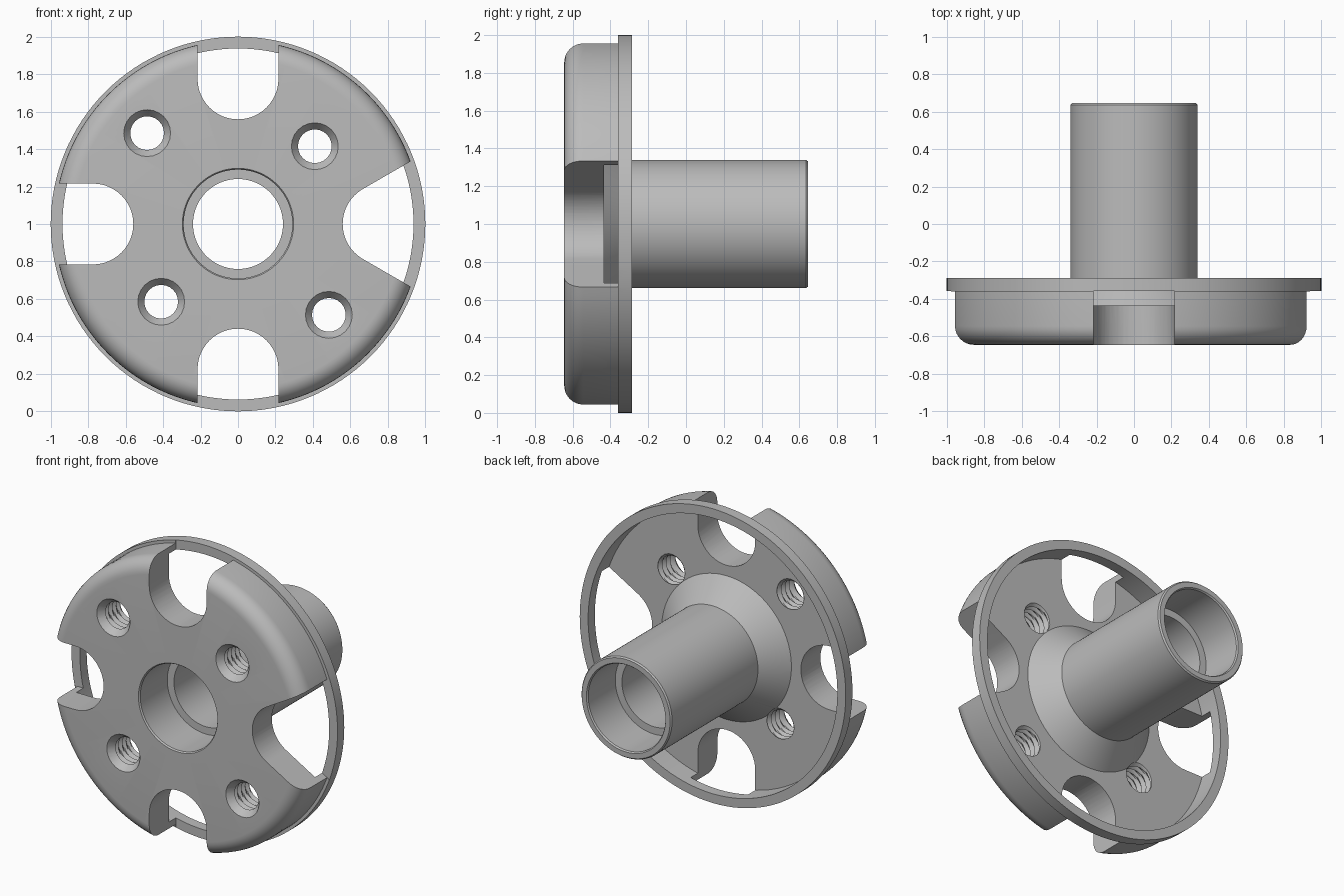
import bpy
import bmesh
from math import cos, sin, tan, pi, radians

cube = bpy.data.objects.get("Cube")
if cube:
    bpy.data.objects.remove(cube, do_unlink=True)

AXIS_Z = 1.0
FRONT, FLOOR, LIP, BACK, END = -0.645, -0.435, -0.36, -0.287, 0.645

grey = bpy.data.materials.new("machined_grey")
grey.use_nodes = True
grey.diffuse_color = (0.5, 0.5, 0.5, 1)
grey.node_tree.nodes["Principled BSDF"].inputs["Base Color"].default_value = (0.5, 0.5, 0.5, 1)


def lathe(bm, profile, segments, cx=0.0, cz=AXIS_Z, loop=False):
    """Turn (radius, y) points about a y axis; a radius may be a function of angle."""
    angles = [2 * pi * i / segments for i in range(segments)]
    rings = []
    for radius, y in profile:
        ring = []
        for a in angles:
            r = radius(a) if callable(radius) else radius
            ring.append(bm.verts.new((cx + r * cos(a), y, cz + r * sin(a))))
        rings.append(ring)
    pairs = list(zip(rings, rings[1:]))
    if loop:
        pairs.append((rings[-1], rings[0]))
    else:
        bm.faces.new(rings[0])
        bm.faces.new(rings[-1])
    for p, q in pairs:
        for i in range(segments):
            j = (i + 1) % segments
            bm.faces.new((p[i], p[j], q[j], q[i]))


def slot(bm, angle, flare):
    """Round-ended radial slot whose sides open outward by the flare angle."""
    centre, r, outer, steps = 0.775, 0.216, 1.1, 24
    side = (outer - centre) * tan(flare) + r / cos(flare)
    outline = [(outer, side)]
    for i in range(steps + 1):
        a = pi / 2 + flare + (pi - 2 * flare) * i / steps
        outline.append((centre + r * cos(a), r * sin(a)))
    outline.append((outer, -side))
    verts = [bm.verts.new((u * cos(angle) - v * sin(angle), FRONT - 0.1,
                           AXIS_Z + u * sin(angle) + v * cos(angle))) for u, v in outline]
    face = bm.faces.new(verts)
    moved = bmesh.ops.extrude_face_region(bm, geom=[face])["geom"]
    for v in moved:
        if isinstance(v, bmesh.types.BMVert):
            v.co.y = LIP + 0.001


def threaded_hole(bm, x, z):
    """Countersunk hole with a helical thread."""
    minor, depth, pitch, start = 0.09, 0.024, 0.042, FRONT + 0.045

    def thread(y):
        return lambda a: minor + depth * (1 - abs(2 * ((y / pitch - a / (2 * pi)) % 1) - 1))

    profile = [(0.168, FRONT - 0.055), (minor, start)]
    for i in range(1, 20):
        y = start + i * pitch / 4
        profile.append((thread(y), y))
    lathe(bm, profile, 24, x, z)


def make_object(name, bm):
    bmesh.ops.recalc_face_normals(bm, faces=bm.faces[:])
    mesh = bpy.data.meshes.new(name)
    bm.to_mesh(mesh)
    bm.free()
    mesh.materials.append(grey)
    obj = bpy.data.objects.new(name, mesh)
    bpy.context.collection.objects.link(obj)
    return obj


# Turned body: rounded disc, rear lip, recess, conical fillet, tube and stepped bore
fillet, disc_r = 0.1, 0.98
profile = [(0.297, FRONT)]
for i in range(9):
    a = pi / 2 * i / 8
    profile.append((disc_r - fillet + fillet * sin(a), FRONT + fillet - fillet * cos(a)))
profile += [
    (disc_r, LIP), (1.0, LIP), (1.0, BACK), (0.937, BACK), (0.937, FLOOR),
    (0.488, FLOOR), (0.34, BACK), (0.34, END - 0.01), (0.332, END),
    (0.297, END), (0.29, END - 0.01), (0.29, 0.345), (0.24, 0.345),
    (0.24, -0.345), (0.29, -0.345), (0.29, FRONT + 0.01),
]
bm = bmesh.new()
lathe(bm, profile, 128, loop=True)
flange = make_object("flanged_hub", bm)

# Cutter: four slots, one flared, and four threaded holes
bm = bmesh.new()
for k in range(4):
    slot(bm, k * pi / 2, radians(30) if k == 0 else 0.0)
for x, z in ((0.41, 0.415), (0.485, -0.485)):
    threaded_hole(bm, x, AXIS_Z + z)
    threaded_hole(bm, -x, AXIS_Z - z)
bmesh.ops.triangulate(bm, faces=bm.faces[:])
cutter = make_object("slot_and_hole_cutter", bm)
cutter.hide_render = True

cut = flange.modifiers.new("cut", "BOOLEAN")
cut.operation = "DIFFERENCE"
cut.solver = "EXACT"
cut.object = cutter
bpy.ops.object.select_all(action="DESELECT")
flange.select_set(True)
bpy.context.view_layer.objects.active = flange
bpy.ops.object.modifier_apply(modifier=cut.name)
bpy.data.objects.remove(cutter, do_unlink=True)
bpy.ops.object.shade_smooth_by_angle(angle=radians(30))
